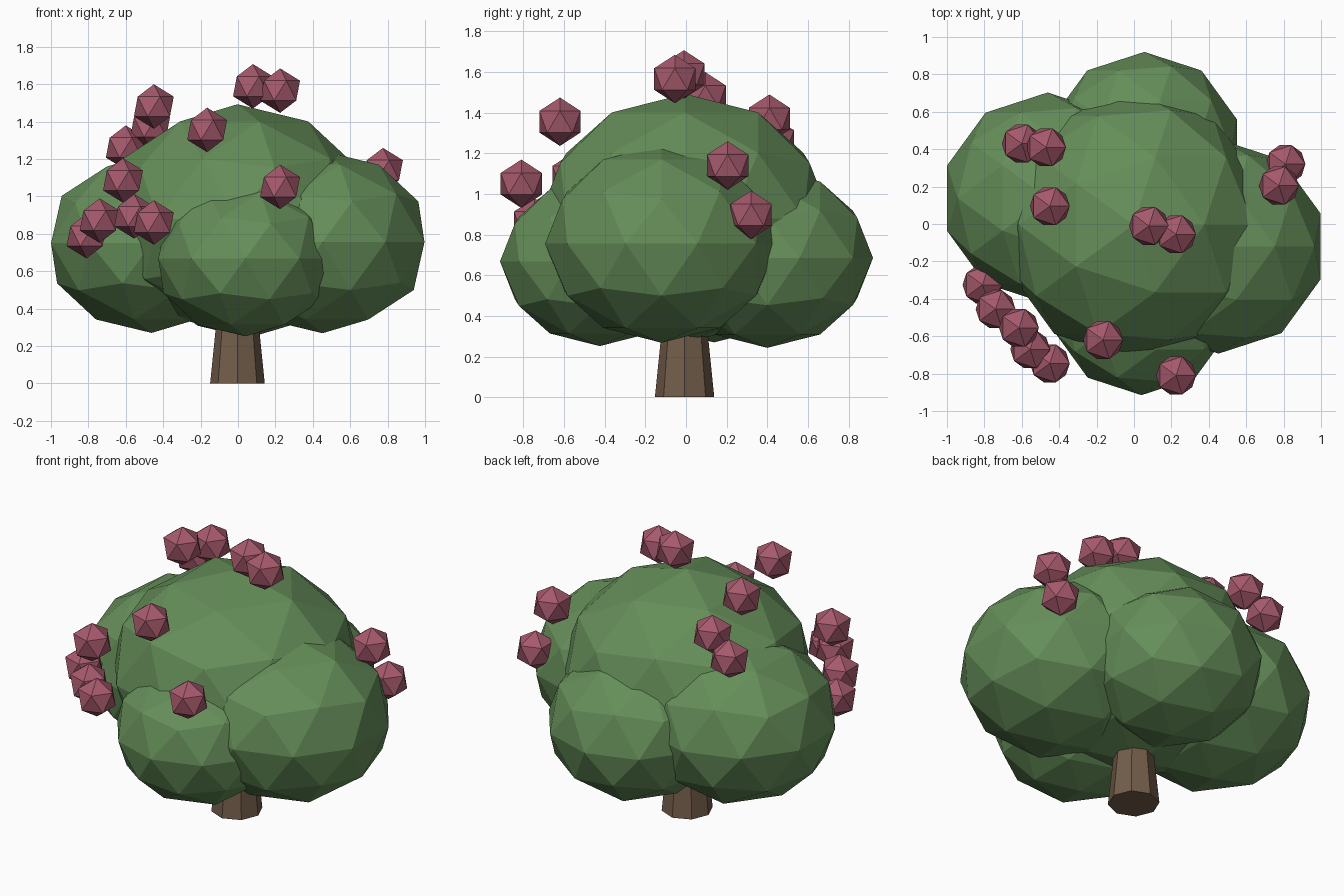
import bpy

if "Cube" in bpy.data.objects:
    bpy.data.objects.remove(bpy.data.objects["Cube"])


def material(name, color):
    m = bpy.data.materials.new(name)
    m.diffuse_color = (*color, 1)
    m.use_nodes = True
    m.node_tree.nodes["Principled BSDF"].inputs["Base Color"].default_value = m.diffuse_color
    return m


green = material("leaf_green", (0.13, 0.27, 0.10))
brown = material("bark_brown", (0.17, 0.11, 0.07))
pink = material("berry_pink", (0.38, 0.10, 0.15))


def ball(name, loc, r, squash, subdivisions, mat):
    bpy.ops.mesh.primitive_ico_sphere_add(subdivisions=subdivisions, radius=r, location=loc)
    ob = bpy.context.object
    ob.name = name
    ob.scale = (1, 1, squash)
    ob.data.materials.append(mat)


# Trunk: tapered octagonal post
bpy.ops.mesh.primitive_cone_add(vertices=8, radius1=0.146, radius2=0.085, depth=0.6,
                                location=(-0.003, -0.007, 0.3))
trunk = bpy.context.object
trunk.name = "trunk"
trunk.data.materials.append(brown)

# Foliage: overlapping, slightly flattened clumps
clumps = {
    "foliage_main": ((-0.003, -0.005, 0.88), 0.72),
    "foliage_left": ((-0.462, 0.138, 0.75), 0.565),
    "foliage_right": ((0.452, -0.12, 0.755), 0.573),
    "foliage_front": ((0.04, -0.425, 0.668), 0.49),
    "foliage_back": ((0.055, 0.40, 0.685), 0.52),
}
for name, (loc, r) in clumps.items():
    ball(name, loc, r, 0.85, 2, green)

# Berries scattered on the crown
berries = [
    (0.08, -0.01, 1.588), (0.225, -0.055, 1.565), (-0.45, 0.095, 1.48),
    (-0.47, 0.41, 1.37), (-0.60, 0.43, 1.26), (0.81, 0.32, 0.897),
    (0.775, 0.205, 1.14), (-0.165, -0.62, 1.355), (0.225, -0.81, 1.05),
    (-0.81, -0.325, 0.787), (-0.74, -0.455, 0.87), (-0.615, -0.555, 1.085),
    (-0.555, -0.67, 0.893), (-0.45, -0.745, 0.86),
]
for i, loc in enumerate(berries):
    ball(f"berry_{i + 1}", loc, 0.119, 1, 1, pink)
